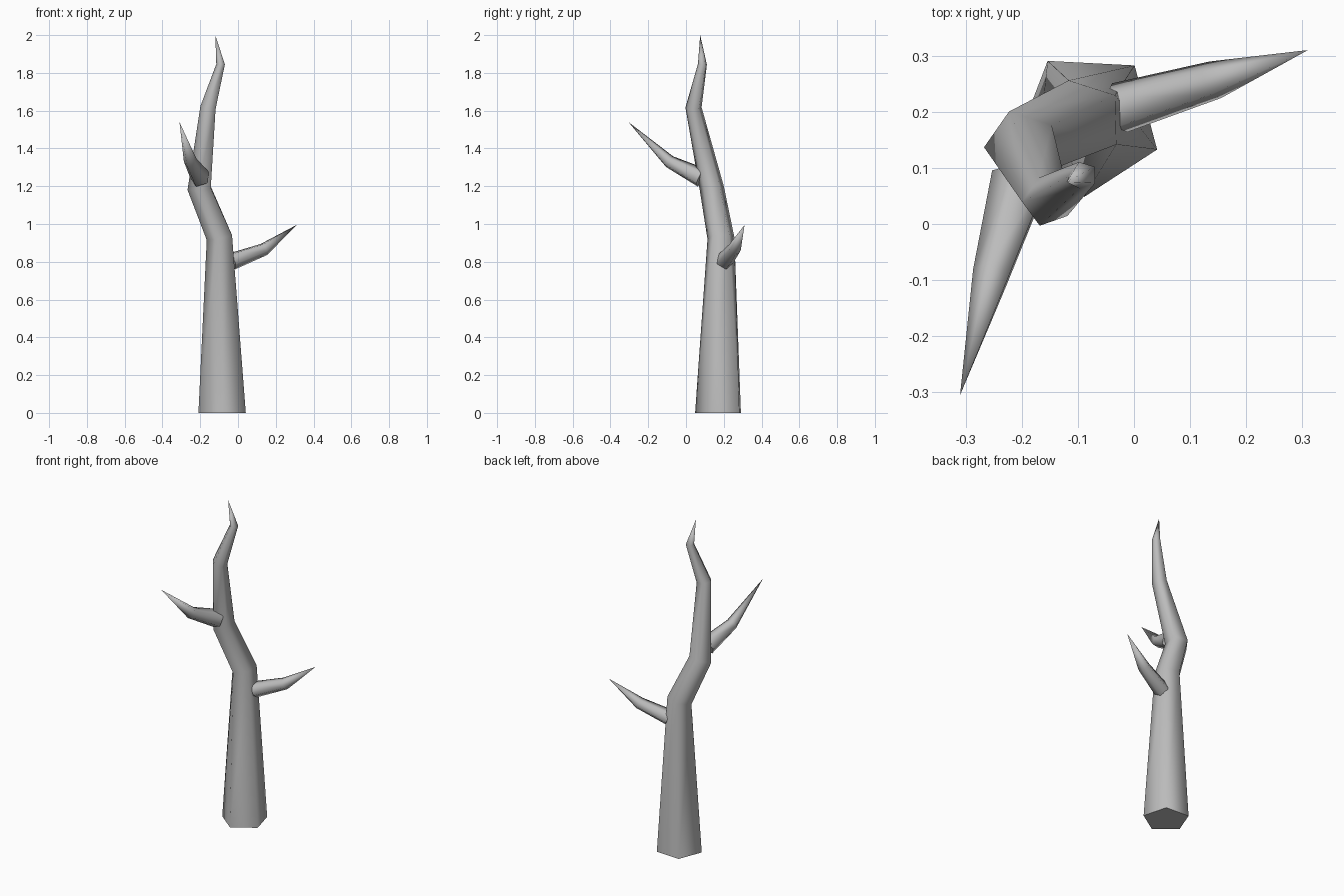
import bpy, bmesh, math
from mathutils import Vector

cube = bpy.data.objects.get("Cube")
if cube:
    bpy.data.objects.remove(cube)

bark = bpy.data.materials.new("grey_bark")
bark.use_nodes = True
GREY = (0.5, 0.5, 0.5, 1)
bark.diffuse_color = GREY
bark.node_tree.nodes["Principled BSDF"].inputs["Base Color"].default_value = GREY

SIDES = 5


def limb(name, rings, tip, phases, start_dir=None):
    """Tapered limb: rings are (centre, radius), mitred at each bend, ending in a point."""
    points = [Vector(c) for c, r in rings] + [Vector(tip)]
    bm = bmesh.new()
    loops = []
    for i, (centre, radius) in enumerate(rings):
        ahead = (points[i + 1] - points[i]).normalized()
        behind = (points[i] - points[i - 1]).normalized() if i else (start_dir or ahead)
        turn = Vector((0, 0, 1)).rotation_difference(ahead + behind if i else behind)
        loop = []
        for k in range(SIDES):
            a = math.radians(phases[i]) + math.tau * k / SIDES
            offset = Vector((math.cos(a), math.sin(a), 0)) * radius
            loop.append(bm.verts.new(points[i] + turn @ offset))
        loops.append(loop)
    bm.faces.new(loops[0][::-1])
    for low, high in zip(loops, loops[1:]):
        for k in range(SIDES):
            n = (k + 1) % SIDES
            bm.faces.new((low[k], low[n], high[n], high[k]))
    point = bm.verts.new(points[-1])
    for k in range(SIDES):
        bm.faces.new((loops[-1][k], loops[-1][(k + 1) % SIDES], point))
    bmesh.ops.recalc_face_normals(bm, faces=bm.faces)
    mesh = bpy.data.meshes.new(name)
    bm.to_mesh(mesh)
    bm.free()
    mesh.materials.append(bark)
    obj = bpy.data.objects.new(name, mesh)
    bpy.context.collection.objects.link(obj)
    bpy.ops.object.select_all(action="DESELECT")
    obj.select_set(True)
    bpy.context.view_layer.objects.active = obj
    bpy.ops.object.shade_smooth_by_angle(angle=math.radians(80))


# Crooked trunk with a level foot
limb("trunk",
     [((-0.082, 0.18, 0), 0.132),
      ((-0.092, 0.185, 0.93), 0.075),
      ((-0.2, 0.137, 1.19), 0.068),
      ((-0.155, 0.04, 1.615), 0.045),
      ((-0.09, 0.087, 1.845), 0.025)],
     (-0.12, 0.075, 2.0), [-93, -107, -107, -107, -107], Vector((0, 0, 1)))

# Lower branch on the left side
limb("left_branch",
     [((-0.03, 0.205, 0.805), 0.048), ((0.14, 0.255, 0.868), 0.036)],
     (0.31, 0.31, 0.995), [20, 20])

# Upper branch reaching forward
limb("front_branch",
     [((-0.2, 0.08, 1.245), 0.055), ((-0.252, -0.09, 1.33), 0.036)],
     (-0.31, -0.305, 1.54), [20, 20])
